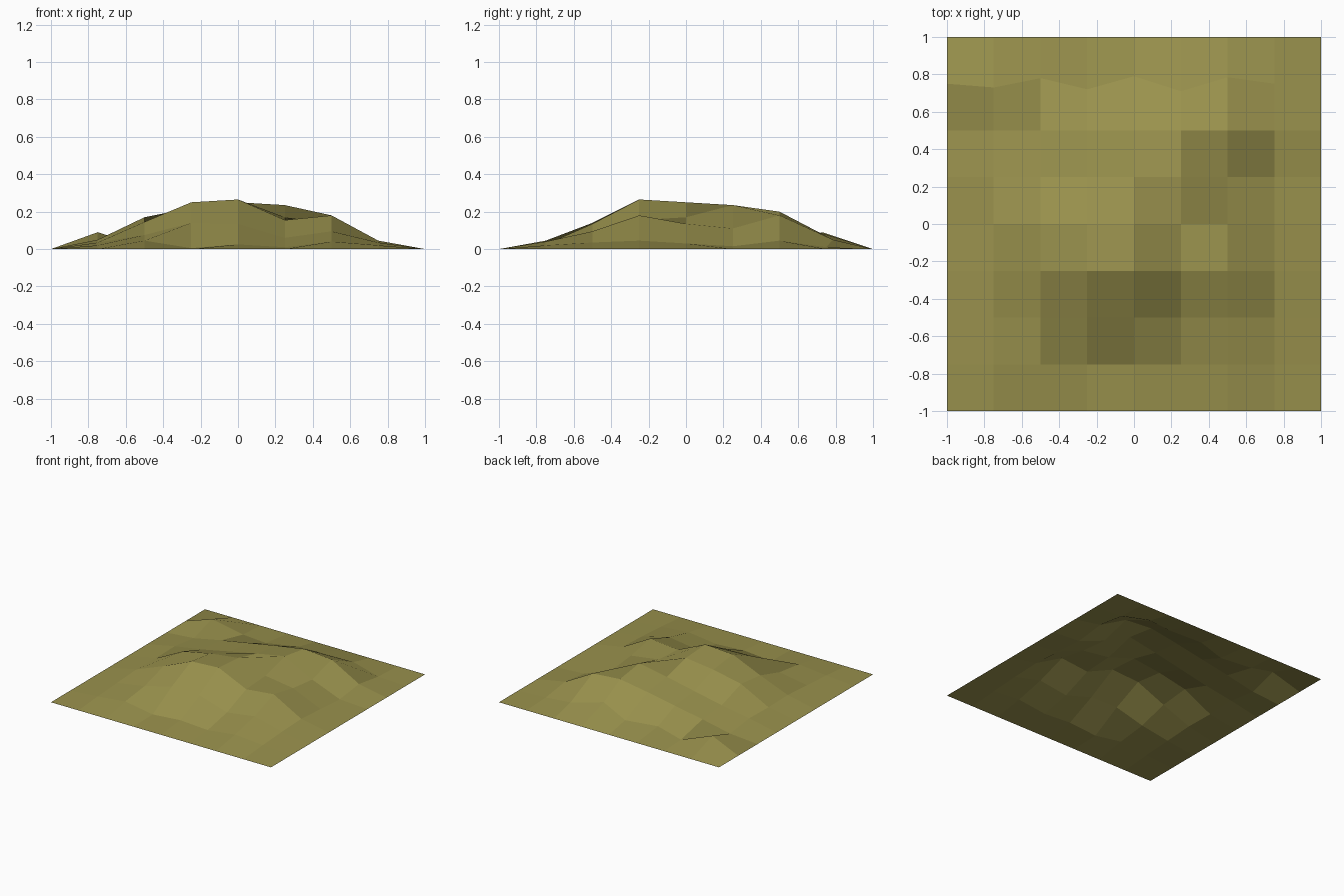
import bpy
import bmesh

# Remove the default object only
default_cube = bpy.data.objects.get("Cube")
if default_cube:
    bpy.data.objects.remove(default_cube, do_unlink=True)

CELLS = 8
STEP = 2.0 / CELLS

# Inner heights in hundredths, one row per grid line from front to back
INNER_ROWS = [
    [2, 4.5, 0.5, 2.5, 1, 4, 2],
    [3.5, 7.5, 14, 13.5, 6, 9.5, 3.5],
    [5, 14.5, 25, 26.5, 15.5, 18, 4.5],
    [4.5, 17, 22, 25, 17, 13.5, 3],
    [5, 9, 14, 19, 23.5, 11, 1.5],
    [2, 7, 11.5, 16, 20, 18, 4.5],
    [9, 1, 3, 4, 9, 5, 1],
]

# The last inner row wanders slightly in depth
BACK_ROW_SHIFT = [-2, 3, -3, 4, -4, 3.5, 0]


def make_material(name, colour):
    material = bpy.data.materials.new(name)
    material.use_nodes = True
    material.diffuse_color = colour
    shader = next(n for n in material.node_tree.nodes if n.type == "BSDF_PRINCIPLED")
    shader.inputs["Base Color"].default_value = colour
    shader.inputs["Roughness"].default_value = 1.0
    return material


def terrain_point(column, row):
    """Grid point, flat along the border and raised inside it."""
    x, y, z = column * STEP - 1, row * STEP - 1, 0.0
    if 0 < column < CELLS and 0 < row < CELLS:
        z = INNER_ROWS[row - 1][column - 1] / 100
        if row == CELLS - 1:
            y += BACK_ROW_SHIFT[column - 1] / 100
    return x, y, z


# Low hill: an open grid of flat-shaded quads
bm = bmesh.new()
grid = [[bm.verts.new(terrain_point(column, row)) for column in range(CELLS + 1)]
        for row in range(CELLS + 1)]
for row in range(CELLS):
    for column in range(CELLS):
        front, back = grid[row], grid[row + 1]
        face = bm.faces.new((front[column], front[column + 1],
                             back[column + 1], back[column]))
        face.smooth = False
bm.normal_update()

mesh = bpy.data.meshes.new("hill_terrain")
bm.to_mesh(mesh)
bm.free()
mesh.materials.append(make_material("olive_grass", (0.32, 0.285, 0.074, 1.0)))

hill = bpy.data.objects.new("hill_terrain", mesh)
bpy.context.collection.objects.link(hill)
